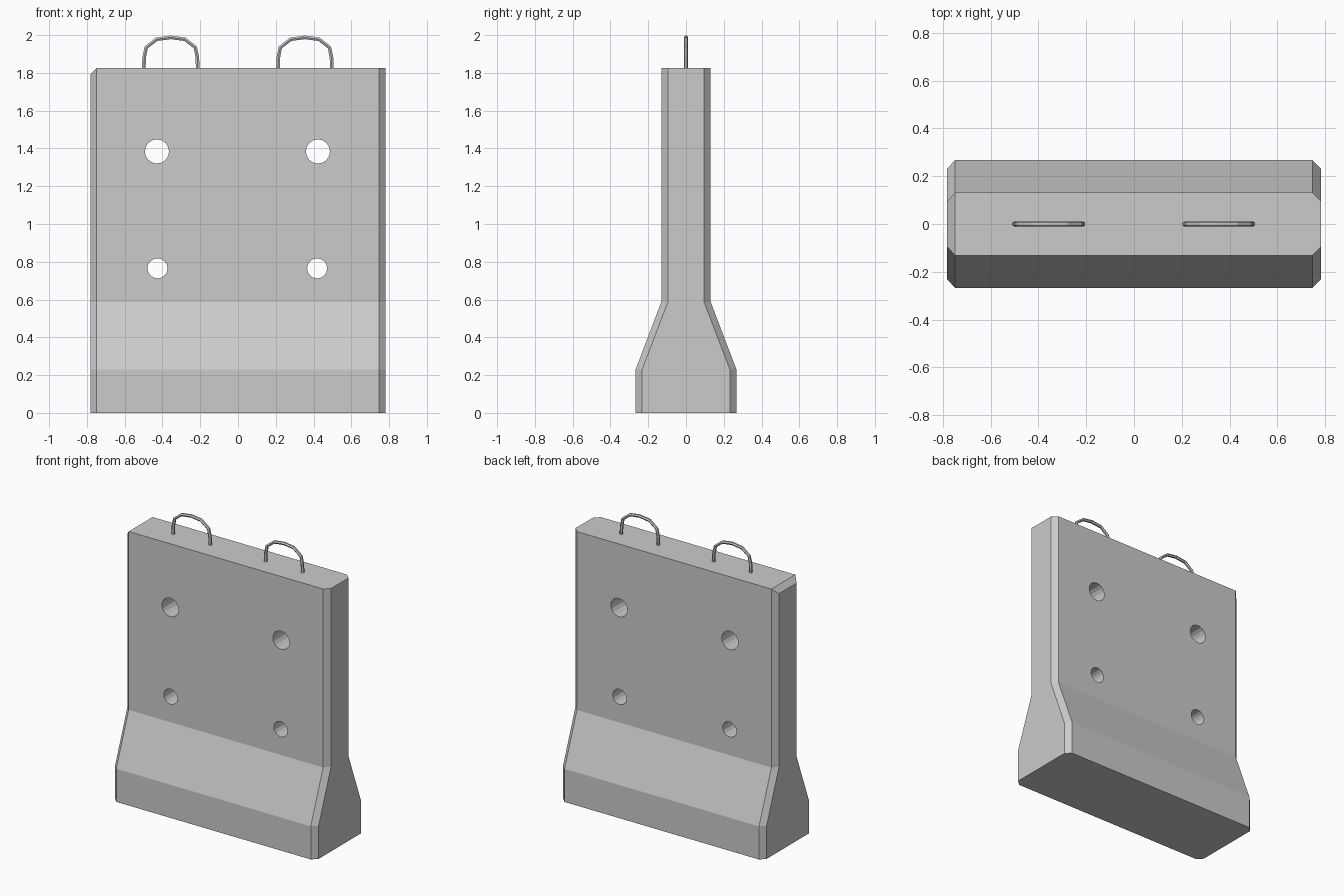
import bpy, bmesh, math
from mathutils import Matrix

if "Cube" in bpy.data.objects:
    bpy.data.objects.remove(bpy.data.objects["Cube"])


def mesh_object(name, bm):
    bmesh.ops.recalc_face_normals(bm, faces=bm.faces)
    mesh = bpy.data.meshes.new(name)
    bm.to_mesh(mesh)
    bm.free()
    obj = bpy.data.objects.new(name, mesh)
    bpy.context.collection.objects.link(obj)
    return obj


def profile(inset, top):
    half = [(0.267, 0), (0.267, 0.23), (0.131, 0.587), (0.131, top)]
    right = [(y - inset, z) for y, z in half]
    return right + [(-y, z) for y, z in reversed(right)]


# Concrete slab: flared profile lofted along x, ends chamfered
# (only the left end is also chamfered along its top edge)
stations = [(-0.782, 0.035, 1.79), (-0.748, 0, 1.826),
            (0.746, 0, 1.826), (0.782, 0.035, 1.826)]
bm = bmesh.new()
rings = [[bm.verts.new((x, y, z)) for y, z in profile(inset, top)]
         for x, inset, top in stations]
for a, b in zip(rings, rings[1:]):
    for i in range(len(a)):
        j = (i + 1) % len(a)
        bm.faces.new((a[i], a[j], b[j], b[i]))
bm.faces.new(rings[0])
bm.faces.new(rings[-1])
slab = mesh_object("barrier_slab", bm)

# Through holes
bm = bmesh.new()
for x, z, r in [(-0.429, 1.384, 0.064), (0.423, 1.384, 0.064),
                (-0.426, 0.765, 0.053), (0.419, 0.765, 0.053)]:
    bmesh.ops.create_cone(
        bm, cap_ends=True, segments=16, radius1=r, radius2=r, depth=1,
        matrix=Matrix.Translation((x, 0, z)) @ Matrix.Rotation(math.pi / 2, 4, 'X'))
cutter = mesh_object("hole_cutter", bm)
cutter.hide_render = True
mod = slab.modifiers.new("holes", 'BOOLEAN')
mod.operation, mod.solver, mod.object = 'DIFFERENCE', 'EXACT', cutter
bpy.context.view_layer.objects.active = slab
bpy.ops.object.modifier_apply(modifier=mod.name)
bpy.data.objects.remove(cutter)

# Lifting loops: bent bars set into the top
half = [(0.143, 1.80), (0.141, 1.88), (0.130, 1.935), (0.075, 1.978)]
path = [(-x, z) for x, z in half] + [(0, 1.988)] + half[::-1]
for side, cx in (("left", -0.356), ("right", 0.354)):
    curve = bpy.data.curves.new("lifting_loop_" + side, 'CURVE')
    curve.dimensions = '3D'
    curve.bevel_depth = 0.011
    curve.bevel_resolution = 1
    curve.use_fill_caps = True
    spline = curve.splines.new('POLY')
    spline.points.add(len(path) - 1)
    for p, (x, z) in zip(spline.points, path):
        p.co = (cx + x, 0, z, 1)
    spline.use_smooth = False
    loop = bpy.data.objects.new(curve.name, curve)
    bpy.context.collection.objects.link(loop)
    bpy.ops.object.select_all(action='DESELECT')
    loop.select_set(True)
    bpy.context.view_layer.objects.active = loop
    bpy.ops.object.convert(target='MESH')
